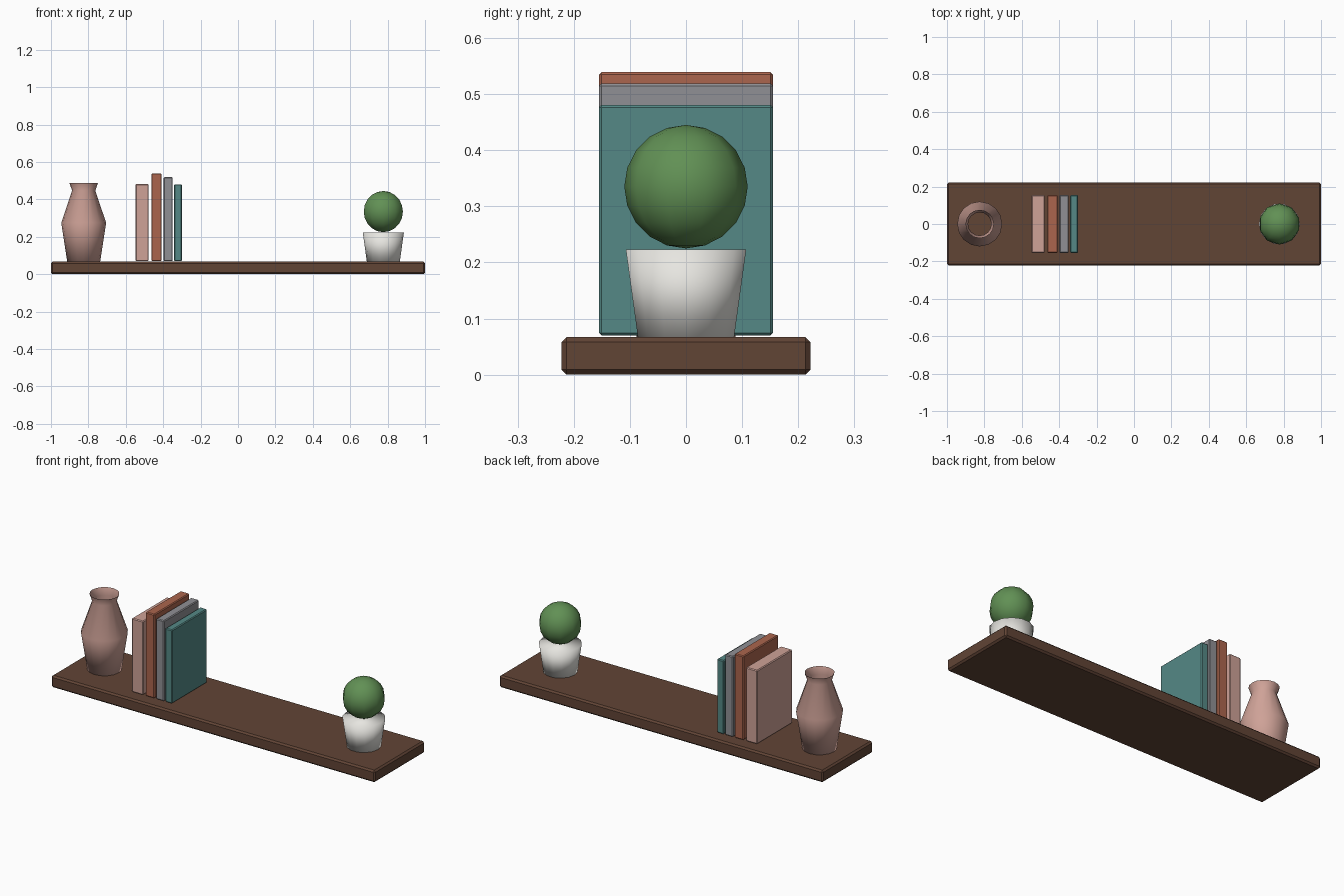
import bpy, bmesh, math

cube = bpy.data.objects.get("Cube")
if cube:
    bpy.data.objects.remove(cube, do_unlink=True)


def material(name, colour):
    mat = bpy.data.materials.new(name)
    mat.use_nodes = True
    rgba = (*colour, 1)
    mat.diffuse_color = rgba
    node = next(n for n in mat.node_tree.nodes if n.type == "BSDF_PRINCIPLED")
    node.inputs["Base Color"].default_value = rgba
    return mat


wood = material("dark wood", (0.12, 0.058, 0.036))
pink = material("dusty pink", (0.62, 0.36, 0.31))
rust = material("rust orange", (0.41, 0.13, 0.075))
grey = material("grey", (0.28, 0.28, 0.30))
teal = material("teal", (0.09, 0.25, 0.24))
white = material("off white", (0.82, 0.81, 0.77))
green = material("leaf green", (0.12, 0.28, 0.09))

SHELF_TOP = 0.067


def add_object(name, bm, mat, smooth=False):
    bmesh.ops.recalc_face_normals(bm, faces=bm.faces)
    for face in bm.faces:
        face.smooth = smooth
    mesh = bpy.data.meshes.new(name)
    bm.to_mesh(mesh)
    bm.free()
    mesh.materials.append(mat)
    obj = bpy.data.objects.new(name, mesh)
    bpy.context.collection.objects.link(obj)
    return obj


def box(name, low, high, bevel, mat):
    """Box between two corners with one chamfer on every edge."""
    bm = bmesh.new()
    bmesh.ops.create_cube(bm, size=1)
    for v in bm.verts:
        v.co = [h if c > 0 else l for c, l, h in zip(v.co, low, high)]
    obj = add_object(name, bm, mat)
    mod = obj.modifiers.new("chamfer", "BEVEL")
    mod.width, mod.segments = bevel, 1
    return obj


def lathe(name, x, profile, sides, mat, closed_top):
    """Spin (radius, height) points round a vertical axis, with a floor."""
    bm = bmesh.new()
    rings = []
    for r, z in profile:
        angles = [math.tau * i / sides for i in range(sides)]
        rings.append([bm.verts.new((r * math.cos(a), r * math.sin(a), z)) for a in angles])
    for lower, upper in zip(rings, rings[1:]):
        for i in range(sides):
            j = (i + 1) % sides
            bm.faces.new((lower[i], lower[j], upper[j], upper[i]))
    bm.faces.new(rings[0][::-1])
    if closed_top:
        bm.faces.new(rings[-1])
    obj = add_object(name, bm, mat, smooth=True)
    obj.location.x = x
    return obj


# Shelf board
box("shelf_board", (-1, -0.222, 0), (1, 0.222, SHELF_TOP), 0.009, wood)

# Row of books: left edge, right edge, top
books = [
    ("pink_book", -0.548, -0.478, 0.482, pink),
    ("rust_book", -0.463, -0.408, 0.539, rust),
    ("grey_book", -0.398, -0.349, 0.519, grey),
    ("teal_book", -0.341, -0.299, 0.481, teal),
]
for name, x0, x1, top, mat in books:
    box(name, (x0, -0.155, SHELF_TOP + 0.003), (x1, 0.155, top), 0.0045, mat)

# Open vase
vase_profile = [(0.088, SHELF_TOP), (0.12, 0.275), (0.062, 0.447), (0.076, 0.487)]
lathe("vase", -0.825, vase_profile, 16, pink, closed_top=False)

# Plant pot and round bush
PLANT_X = 0.777
lathe("plant_pot", PLANT_X, [(0.088, SHELF_TOP), (0.11, 0.223)], 14, white, closed_top=True)

bm = bmesh.new()
bmesh.ops.create_uvsphere(bm, u_segments=10, v_segments=10, radius=0.11)
bush = add_object("round_bush", bm, green, smooth=True)
bush.location = (PLANT_X, 0, 0.335)
